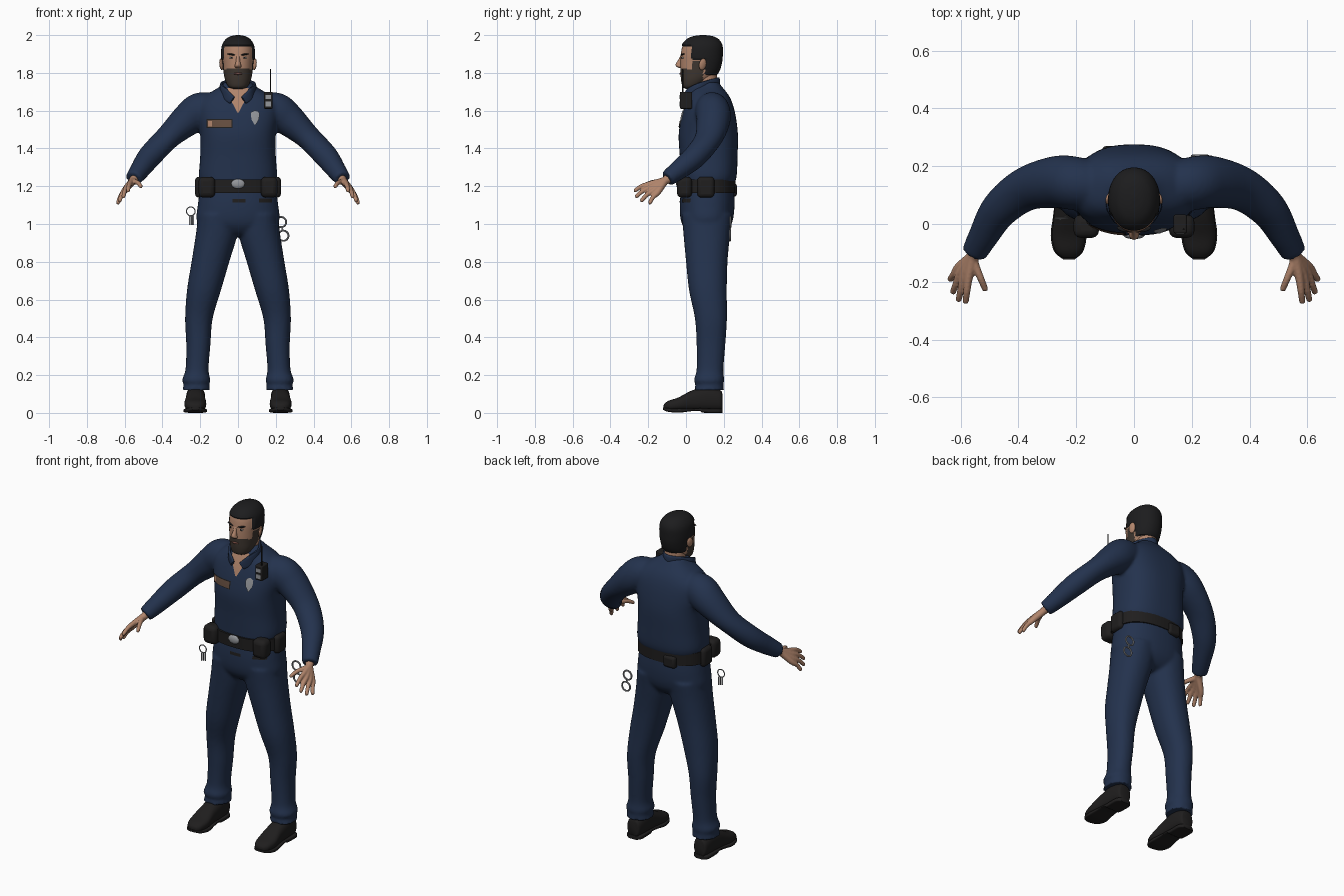
import bpy
import bmesh
from math import cos, sin, pi, copysign, radians
from mathutils import Vector, Matrix, Euler
from mathutils.bvhtree import BVHTree

cube = bpy.data.objects.get("Cube")
if cube:
    bpy.data.objects.remove(cube, do_unlink=True)

X, Y, Z = Vector((1, 0, 0)), Vector((0, 1, 0)), Vector((0, 0, 1))
FLAT, UPRIGHT = (X, Y), (X, Z)      # ring planes for lofts along z and along y


def material(name, r, g, b, rough=0.8):
    m = bpy.data.materials.new(name)
    m.use_nodes = True
    node = next(n for n in m.node_tree.nodes if n.type == 'BSDF_PRINCIPLED')
    node.inputs["Base Color"].default_value = (r, g, b, 1)
    node.inputs["Roughness"].default_value = rough
    m.diffuse_color = (r, g, b, 1)
    return m


navy = material("navy_cloth", .017, .032, .075)
skin = material("skin", .44, .235, .15)
hair = material("black_hair", .012, .012, .013)
beard = material("beard_brown", .05, .038, .03)
leather = material("black_leather", .014, .013, .013)
steel = material("steel", .3, .31, .33)
bronze = material("bronze_plate", .13, .075, .05)
lip = material("lip", .2, .08, .06)
eye_white = material("eye_white", .5, .47, .44)


def spline(pts, steps):
    """Catmull-Rom interpolation of section tuples."""
    out = []
    for i in range(len(pts) - 1):
        a, b, c, d = (pts[max(i - 1, 0)], pts[i], pts[i + 1], pts[min(i + 2, len(pts) - 1)])
        for k in range(steps):
            t = k / steps
            out.append([q + t / 2 * (r - p + t * (2 * p - 5 * q + 4 * r - s + t * (3 * (q - r) + s - p)))
                        for p, q, r, s in zip(a, b, c, d)])
    return out + [list(pts[-1])]


def loft(bm, pts, axes=None, power=2, seg=32, steps=6, side=1):
    """Sections are (x, y, z, radius_u, radius_v); side=-1 mirrors across x."""
    path = spline(pts, steps)
    rings = []
    for i, p in enumerate(path):
        if axes:
            u, v = axes
        else:
            t = Vector(path[min(i + 1, len(path) - 1)][:3]) - Vector(path[max(i - 1, 0)][:3])
            u = t.cross(Z).normalized()
            v = u.cross(t).normalized()
        ring = []
        for k in range(seg):
            ca, sa = cos(2 * pi * k / seg), sin(2 * pi * k / seg)
            co = (Vector(p[:3]) + u * p[3] * copysign(abs(ca) ** (2 / power), ca)
                  + v * p[4] * copysign(abs(sa) ** (2 / power), sa))
            ring.append(bm.verts.new((co.x * side, co.y, co.z)))
        rings.append(ring)
    for a, b in zip(rings, rings[1:]):
        for k in range(seg):
            n = (k + 1) % seg
            bm.faces.new((a[k], a[n], b[n], b[k]))
    bm.faces.new(rings[0])
    bm.faces.new(rings[-1])


def finish(name, bm, *mats, voxel=0, relax=4, recalc=True, bevel=0):
    if recalc:
        bmesh.ops.recalc_face_normals(bm, faces=bm.faces[:])
    mesh = bpy.data.meshes.new(name)
    bm.to_mesh(mesh)
    bm.free()
    ob = bpy.data.objects.new(name, mesh)
    bpy.context.collection.objects.link(ob)
    for m in mats:
        mesh.materials.append(m)
    for o in bpy.context.selected_objects:
        o.select_set(False)
    ob.select_set(True)
    bpy.context.view_layer.objects.active = ob
    bpy.ops.object.shade_smooth_by_angle(angle=radians(45))
    if bevel:
        mod = ob.modifiers.new("rounding", 'BEVEL')
        mod.width, mod.segments = bevel, 3
    if voxel:
        mod = ob.modifiers.new("blend", 'REMESH')
        mod.mode, mod.voxel_size, mod.use_smooth_shade = 'VOXEL', voxel, True
        mod = ob.modifiers.new("relax", 'SMOOTH')
        mod.factor, mod.iterations = .5, relax
    return ob


def placed(loc, size, rot=(0, 0, 0)):
    return Matrix.LocRotScale(Vector(loc), Euler(rot), Vector(size))


def box(name, loc, size, mat, bevel=.004):
    bm = bmesh.new()
    bmesh.ops.create_cube(bm, size=1, matrix=placed(loc, size))
    return finish(name, bm, mat, bevel=bevel)


def ball(name, loc, size, mat, rot=(0, 0, 0)):
    bm = bmesh.new()
    bmesh.ops.create_uvsphere(bm, u_segments=20, v_segments=12, radius=1, matrix=placed(loc, size, rot))
    return finish(name, bm, mat)


def hoop(name, loc, radius, thick):
    bpy.ops.mesh.primitive_torus_add(location=loc, rotation=(pi / 2, 0, 0), major_radius=radius,
                                     minor_radius=thick, major_segments=28, minor_segments=8)
    ob = bpy.context.object
    ob.name = name
    ob.data.materials.append(steel)
    bpy.ops.object.shade_smooth_by_angle()


def plate(name, rows, mat, target, lift=.004):
    """Thin plate laid on the front of the target; rows are (z, x_left, x_right)."""
    tree = BVHTree.FromObject(target, bpy.context.evaluated_depsgraph_get())
    bm = bmesh.new()
    grid = []
    for a, b in zip(rows, rows[1:]):
        for k in range(7):
            z, l, r = [p + (q - p) * k / 6 for p, q in zip(a, b)]
            line = []
            for j in range(9):
                x = l + (r - l) * j / 8
                hit = tree.ray_cast(Vector((x, -1, z)), Y)[0]
                line.append(bm.verts.new((x, (hit.y if hit else .05) - lift, z)))
            grid.append(line)
    for a, b in zip(grid, grid[1:]):
        for j in range(8):
            bm.faces.new((a[j], b[j], b[j + 1], a[j + 1]))
    bmesh.ops.remove_doubles(bm, verts=bm.verts[:], dist=.00001)
    return finish(name, bm, mat, recalc=False)


# Shirt: torso and both sleeves blended into one surface
bm = bmesh.new()
loft(bm, [(0, .115, 1.215, .198, .143), (0, .12, 1.26, .207, .149), (0, .12, 1.36, .2, .153),
          (0, .118, 1.47, .2, .157), (0, .12, 1.56, .215, .145), (0, .122, 1.63, .215, .127),
          (0, .12, 1.68, .17, .107), (0, .112, 1.725, .1, .08), (0, .11, 1.75, .072, .062)],
     FLAT, power=2.5, seg=48)
for s in (1, -1):
    loft(bm, [(.12, .13, 1.615, .08, .08), (.2, .14, 1.598, .092, .098), (.27, .145, 1.55, .09, .087),
              (.375, .12, 1.455, .076, .064), (.465, .05, 1.36, .065, .062),
              (.52, -.04, 1.285, .052, .052), (.553, -.1, 1.24, .044, .042)], side=s)
shirt = finish("shirt", bm, navy, voxel=.01)

# Trousers: hips and both legs blended into one surface
bm = bmesh.new()
loft(bm, [(0, .115, 1.22, .195, .138), (0, .112, 1.1, .213, .145), (0, .11, 1.01, .216, .135),
          (0, .11, .955, .15, .1), (0, .11, .935, .06, .06)], FLAT, power=2.3, seg=48)
for s in (1, -1):
    loft(bm, [(.1, .112, 1.05, .11, .135), (.114, .11, .94, .11, .123), (.146, .11, .8, .1, .11),
              (.18, .116, .65, .09, .1), (.207, .132, .5, .073, .085), (.21, .132, .36, .064, .076),
              (.217, .127, .23, .061, .071), (.221, .122, .175, .075, .08),
              (.22, .124, .15, .068, .074), (.221, .122, .12, .075, .08)], FLAT, power=2.2, side=s)
trousers = finish("trousers", bm, navy, voxel=.01)

# Shoes with soles and heels
for s, label in ((1, "left"), (-1, "right")):
    bm = bmesh.new()
    loft(bm, [(.224, .192, .06, .025, .042), (.224, .18, .066, .042, .054), (.224, .11, .075, .05, .065),
              (.225, .03, .064, .052, .054), (.226, -.04, .046, .058, .036), (.226, -.09, .038, .048, .027),
              (.225, -.112, .032, .03, .018), (.225, -.118, .03, .012, .01)],
         UPRIGHT, power=2.5, side=s)
    finish(label + "_shoe", bm, leather)
    bm = bmesh.new()
    loft(bm, [(.225, .194, .012, .03, .012), (.225, .17, .012, .05, .012), (.225, .09, .013, .05, .012),
              (.225, .07, .018, .05, .007), (.226, .02, .016, .055, .008), (.226, -.04, .012, .062, .011),
              (.226, -.095, .016, .05, .01), (.225, -.122, .022, .02, .006)],
         UPRIGHT, power=5, side=s)
    finish(label + "_sole", bm, leather)

# Hands: every digit runs from the wrist through its knuckle to the tip
digits = [((.552, -.135, 1.225), (.512, -.232, 1.198)), ((.572, -.185, 1.213), (.583, -.275, 1.175)),
          ((.588, -.18, 1.196), (.608, -.268, 1.143)), ((.6, -.166, 1.18), (.628, -.24, 1.12)),
          ((.606, -.148, 1.168), (.638, -.195, 1.108))]
for s, label in ((1, "left"), (-1, "right")):
    bm = bmesh.new()
    for knuckle, tip in digits:
        k, t = Vector(knuckle), Vector(tip)
        mid = k.lerp(t, .55) + Z * .008
        loft(bm, [(.543, -.08, 1.25, .024, .024), (.556, -.11, 1.23, .021, .021), (*k, .015, .016),
                  (*mid, .012, .012), (*k.lerp(t, .93), .0105, .0105), (*t, .006, .006)],
             seg=14, steps=4, side=s)
    finish(label + "_hand", bm, skin, voxel=.0045, relax=2)

# Neck and open collar
bm = bmesh.new()
loft(bm, [(0, .115, 1.64, .065, .065), (0, .11, 1.72, .06, .06), (0, .1, 1.8, .06, .062)], FLAT)
finish("neck", bm, skin)
plate("open_neckline", [(1.72, -.055, .055), (1.68, -.05, .05), (1.59, -.004, .004)], skin, shirt)
bm = bmesh.new()
half = [(.03, -.008, 1.655, .007, .022), (.07, .02, 1.69, .008, .03), (.085, .085, 1.722, .008, .03)]
loft(bm, half + [(0, .172, 1.75, .008, .026)] + [(-p[0], *p[1:]) for p in reversed(half)], seg=16, power=3)
finish("collar", bm, navy)


# Head: skin, short hair and beard split by position
def head_zone(c):
    if c.z > 1.94 or (c.y > .03 and c.z > 1.87) or (c.y > .1 and c.z > 1.787):
        return 1
    if c.y < .09 and c.z < (1.865 if c.y > .035 else 1.822 - .1 * c.y):
        return 2
    return 0


bm = bmesh.new()
loft(bm, [(0, .025, 1.715, .025, .025), (0, .03, 1.727, .05, .048), (0, .048, 1.76, .067, .074),
          (0, .068, 1.8, .076, .097), (0, .077, 1.85, .081, .107), (0, .081, 1.9, .084, .108),
          (0, .085, 1.945, .079, .102), (0, .088, 1.975, .06, .08), (0, .09, 1.989, .035, .048),
          (0, .09, 1.994, .008, .01)], FLAT, power=2.15, seg=64, steps=8)
bmesh.ops.recalc_face_normals(bm, faces=bm.faces[:])
for f in bm.faces:
    f.material_index = head_zone(f.calc_center_median())
bm.normal_update()
crown = [v for v in bm.verts if all(f.material_index == 1 for f in v.link_faces)]
for v, n in [(v, v.normal.copy()) for v in crown]:
    v.co += n * .006
finish("head", bm, skin, hair, beard)

# Face: nose, lips, brows, eyes and ears
bm = bmesh.new()
loft(bm, [(0, -.02, 1.893, .009, .008), (0, -.028, 1.87, .01, .012), (0, -.036, 1.848, .014, .018),
          (0, -.034, 1.835, .018, .018), (0, -.028, 1.826, .012, .01)], FLAT, seg=20)
finish("nose", bm, skin)
ball("lips", (0, -.028, 1.796), (.024, .007, .006), lip)
for s, label in ((1, "left"), (-1, "right")):
    ball(label + "_brow", (.036 * s, -.018, 1.898), (.024, .009, .0045), hair, (0, -.15 * s, .25 * s))
    ball(label + "_eye", (.035 * s, -.018, 1.88), (.013, .006, .005), eye_white, (0, 0, .25 * s))
    ball(label + "_pupil", (.034 * s, -.022, 1.88), (.005, .004, .005), hair)
    ball(label + "_ear", (.088 * s, .088, 1.845), (.009, .02, .031), skin, (-.15, .15 * s, .35 * s))

# Duty belt with buckle, pouches and loops
bm = bmesh.new()
loft(bm, [(0, .111, 1.163, .211, .15), (0, .111, 1.235, .209, .151)], FLAT, power=2.4, seg=48, steps=1)
belt = finish("belt", bm, leather)
ball("buckle", (0, -.04, 1.213), (.036, .012, .026), steel)
for s, label in ((1, "left"), (-1, "right")):
    box(label + "_front_pouch", (.165 * s, -.008, 1.195), (.088, .08, .11), leather, .025)
    box(label + "_side_pouch", (.205 * s, .105, 1.195), (.045, .09, .11), leather, .02)
box("back_pouch", (-.07, .25, 1.18), (.08, .04, .07), leather, .015)
plate("fly_loop", [(1.133, -.03, .04), (1.115, -.03, .04)], leather, trousers)
plate("pocket_loop", [(1.135, .11, .18), (1.115, .11, .18)], leather, trousers)

# Chest: name plate, badge and radio
plate("name_plate_border", [(1.555, -.168, -.028), (1.508, -.168, -.028)], leather, shirt, .004)
plate("name_plate", [(1.55, -.162, -.034), (1.513, -.162, -.034)], bronze, shirt, .006)
plate("name_plate_emblem", [(1.546, -.158, -.138), (1.517, -.158, -.138)], skin, shirt, .008)
plate("badge", [(1.602, .088, .094), (1.592, .07, .112), (1.575, .068, .114), (1.55, .073, .109),
                (1.524, .089, .093)], steel, shirt, .008)
box("radio", (.16, 0, 1.655), (.046, .065, .09), leather, .006)
box("radio_screen", (.16, -.033, 1.672), (.03, .005, .022), steel, .001)
box("radio_keys", (.16, -.033, 1.635), (.03, .005, .026), steel, .001)
box("radio_antenna", (.172, -.018, 1.755), (.007, .007, .13), leather, .003)

# Handcuffs and key ring
for name, loc in (("upper_cuff", (.228, .235, 1.01)), ("lower_cuff", (.24, .232, .938))):
    hoop(name, loc, .027, .005)
box("cuff_chain", (.234, .235, .974), (.008, .008, .022), steel, .002)
hoop("key_ring", (-.25, .02, 1.067), .023, .003)
for i in range(3):
    box(f"key_{i + 1}", (-.255 + .009 * i, .015 + .005 * i, 1.02), (.008, .003, .05), steel, .001)
